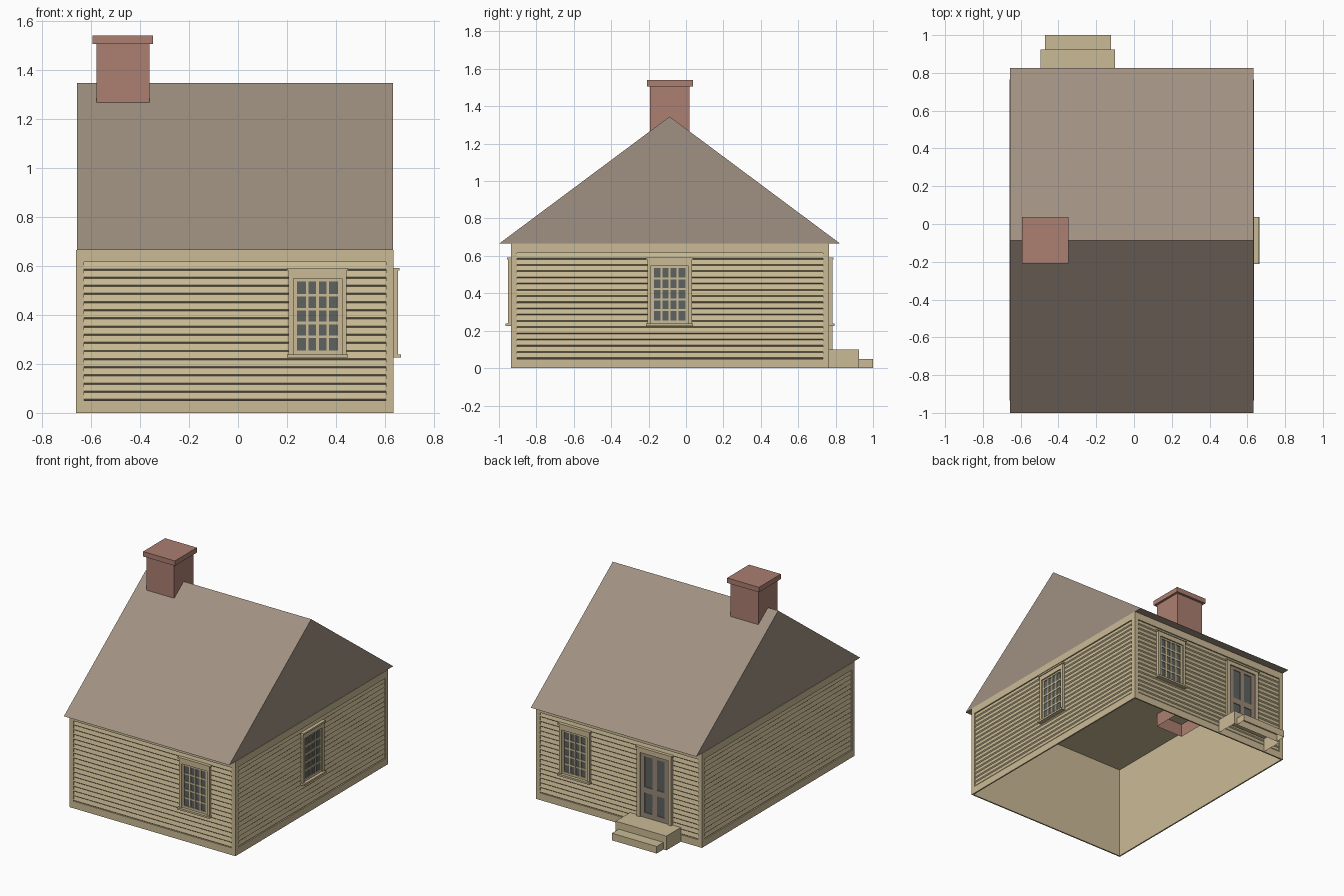
import bpy, bmesh
from math import radians
from mathutils import Matrix

old = bpy.data.objects.get("Cube")
if old:
    bpy.data.objects.remove(old, do_unlink=True)


def material(name, rgb):
    lin = [((c / 255 + 0.055) / 1.055) ** 2.4 for c in rgb] + [1.0]
    m = bpy.data.materials.new(name)
    m.use_nodes = True
    m.diffuse_color = lin
    m.node_tree.nodes["Principled BSDF"].inputs["Base Color"].default_value = lin
    return m


TAN = material("tan paint", (203, 187, 150))
SHINGLE = material("brown shingle", (160, 145, 130))
BRICK = material("red brick", (171, 126, 113))
GLASS = material("dark glass", (93, 98, 96))
DOOR = material("door brown", (154, 137, 119))


def finish(name, bm, mat, matrix=Matrix()):
    mesh = bpy.data.meshes.new(name)
    bm.to_mesh(mesh)
    bm.free()
    mesh.materials.append(mat)
    obj = bpy.data.objects.new(name, mesh)
    obj.matrix_world = matrix
    bpy.context.collection.objects.link(obj)
    return obj


def boxes(name, spans, mat, matrix=Matrix(), drop=()):
    """One object from boxes (x0, x1, y0, y1, z0, z1); drop removes faces by normal."""
    bm = bmesh.new()
    for x0, x1, y0, y1, z0, z1 in spans:
        mid = Matrix.Translation(((x0 + x1) / 2, (y0 + y1) / 2, (z0 + z1) / 2))
        size = Matrix.Diagonal((x1 - x0, y1 - y0, z1 - z0, 1))
        bmesh.ops.create_cube(bm, size=1, matrix=mid @ size)
    bm.normal_update()
    gone = [f for f in bm.faces for d in drop if f.normal.dot(d) > 0.9]
    bmesh.ops.delete(bm, geom=gone, context='FACES')
    return finish(name, bm, mat, matrix)


def extrude_profile(name, points, x0, x1, mat, matrix=Matrix(), closed=False):
    """Sweep a (y, z) profile along x."""
    bm = bmesh.new()
    a = [bm.verts.new((x0, y, z)) for y, z in points]
    b = [bm.verts.new((x1, y, z)) for y, z in points]
    n = len(points)
    for i in range(n if closed else n - 1):
        j = (i + 1) % n
        bm.faces.new((a[i], b[i], b[j], a[j]))
    if closed:
        bm.faces.new(a)
        bm.faces.new(b)
        bmesh.ops.recalc_face_normals(bm, faces=bm.faces)
    return finish(name, bm, mat, matrix)


DOWN = (0, 0, -1)
X0, X1, Y0, Y1 = -0.66, 0.635, -0.935, 0.765
CX, CY = (X0 + X1) / 2, (Y0 + Y1) / 2
HX, HY = (X1 - X0) / 2, (Y1 - Y0) / 2
EAVE, LOW, HIGH, TRIM, DEEP = 0.665, 0.05, 0.615, 0.032, 0.01


def wall(side, half, m):
    """Trim boards and clapboards; outside is local -y, wall face at y = 0."""
    inner = half - TRIM
    boxes(side + "_wall_trim", [
        (-half, -inner, 0, DEEP, 0, EAVE), (inner, half, 0, DEEP, 0, EAVE),
        (-inner, inner, 0, DEEP, 0, LOW), (-inner, inner, 0, DEEP, HIGH, EAVE)], TAN, m)
    rows = 17
    step = (HIGH - LOW) / rows
    points = []
    for i in range(rows):
        z = LOW + i * step
        points += [(DEEP - 0.001, z), (0.002, z + 0.006)]
    points.append((DEEP - 0.001, HIGH))
    extrude_profile(side + "_clapboards", points, -inner, inner, TAN, m)


def window(side, u, m):
    m = m @ Matrix.Translation((u, 0, 0))
    w, g, low, top = 0.119, 0.099, 0.238, 0.58
    # Casing, head cap and sill
    boxes(side + "_window_casing", [
        (-w, -g, -0.017, 0, low, top), (g, w, -0.017, 0, low, top),
        (-g, g, -0.017, 0, 0.548, top),
        (-w - 0.006, w + 0.006, -0.023, 0, top, 0.592),
        (-w - 0.006, w + 0.006, -0.029, 0, 0.225, low)], TAN, m)
    boxes(side + "_window_glass", [(-g, g, -0.002, 0.001, low, 0.548)], GLASS, m)
    # Sash frame with four by five panes
    half, z0, z1, bar = 0.084, 0.254, 0.536, 0.0055
    bars = [(-g, -half, -0.008, 0, low, 0.548), (half, g, -0.008, 0, low, 0.548),
            (-half, half, -0.008, 0, low, z0), (-half, half, -0.008, 0, z1, 0.548)]
    for i in range(1, 4):
        x = -half + i * half / 2
        bars.append((x - bar, x + bar, -0.007, 0, z0, z1))
    for i in range(1, 5):
        z = z0 + i * (z1 - z0) / 5
        bars.append((-half, half, -0.006, 0, z - bar, z + bar))
    boxes(side + "_window_sash", bars, TAN, m)


# Walls, each in its own frame turned to face outward
frames = {}
for side, x, y, turn, half in (("front", CX, Y0, 0, HX), ("right_hand", X1, CY, 90, HY),
                               ("back", CX, Y1, 180, HX), ("left_hand", X0, CY, -90, HY)):
    frames[side] = Matrix.Translation((x, y, 0)) @ Matrix.Rotation(radians(turn), 4, 'Z')
    wall(side, half, frames[side])

# Bottomless inner shell with the ceiling as its top
boxes("inner_shell", [(X0 + DEEP, X1 - DEEP, Y0 + DEEP, Y1 - DEEP, 0, EAVE - 0.002)],
      TAN, drop=[DOWN])

window("front", 0.337, frames["front"])
window("right_hand", -0.003, frames["right_hand"])
window("back", -0.337, frames["back"])

# Back door: casing, slab and four dark panels
door = frames["back"] @ Matrix.Translation((0.285, 0, 0))
boxes("door_casing", [
    (-0.135, -0.11, -0.017, 0, 0.1, 0.58), (0.11, 0.135, -0.017, 0, 0.1, 0.58),
    (-0.11, 0.11, -0.017, 0, 0.553, 0.58),
    (-0.141, 0.141, -0.023, 0, 0.58, 0.592)], TAN, door)
stiles = [(x - 0.016, x + 0.016, -0.008, 0, 0.1, 0.553) for x in (-0.094, 0, 0.094)]
rails = [(-0.11, 0.11, -0.008, 0, a, b) for a, b in ((0.1, 0.135), (0.275, 0.315), (0.53, 0.553))]
boxes("door_frame", stiles + rails, DOOR, door)
boxes("door_panels", [(-0.1, 0.1, -0.003, 0.001, 0.11, 0.545)], GLASS, door)

# Back steps, hollow underneath
boxes("upper_step", [(-0.495, -0.1, Y1, 0.925, 0, 0.1)], TAN, drop=[DOWN, (0, -1, 0)])
boxes("lower_step", [(-0.472, -0.123, 0.925, 1.0, 0, 0.05)], TAN, drop=[DOWN, (0, -1, 0)])

# Gabled roof
extrude_profile("roof", [(-1.0, EAVE), (0.825, EAVE), (-0.0875, 1.345)],
                -0.657, 0.632, SHINGLE, closed=True)

# Chimney, open at the bottom inside the house
boxes("chimney_shaft", [(-0.577, -0.362, -0.193, 0.019, 0.57, 1.505)], BRICK, drop=[DOWN])
boxes("chimney_cap", [(-0.594, -0.346, -0.208, 0.037, 1.505, 1.54)], BRICK)
